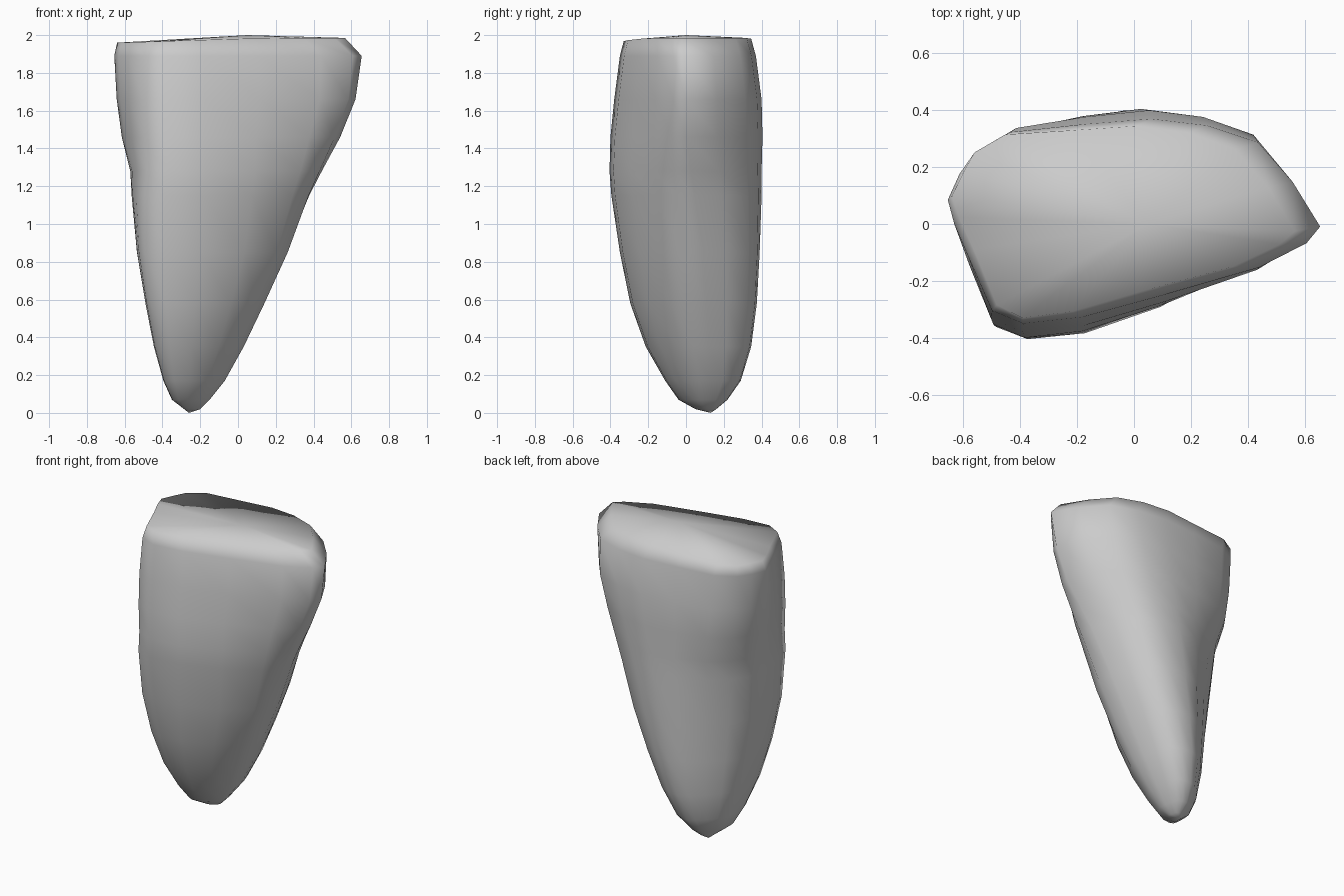
import bpy, bmesh

# Unit cross-section outlines (0..1 in x and y), same corner order
UPPER = [(0, .58), (.03, .71), (.08, .82), (.18, .92), (.37, .97), (.55, 1),
         (.70, .97), (.84, .89), (.93, .70), (1, .49), (.97, .40), (.85, .28),
         (.60, .14), (.37, .03), (.20, 0), (.11, .06), (.05, .30), (.015, .46)]
LOWER = [(0, .42), (.02, .57), (.12, .70), (.25, .82), (.42, .95), (.57, 1),
         (.72, .985), (.87, .925), (.94, .76), (.985, .60), (1, .45), (.93, .32),
         (.72, .14), (.42, .02), (.18, 0), (.05, .04), (.01, .14), (0, .28)]

# Levels: z, x min, x max, y min, y max, blend towards the upper outline
LEVELS = [(.02, -.285, -.20, .05, .16, 0),
          (.07, -.35, -.15, -.04, .22, 0),
          (.17, -.395, -.07, -.11, .29, 0),
          (.35, -.445, .03, -.213, .345, 0),
          (.58, -.49, .14, -.295, .375, 0),
          (.85, -.535, .265, -.35, .39, .08),
          (1.15, -.563, .385, -.395, .40, .4),
          (1.28, -.57, .45, -.405, .40, .6),
          (1.46, -.615, .543, -.40, .405, .9),
          (1.66, -.642, .622, -.38, .40, 1),
          (1.89, -.655, .652, -.35, .37, 1.15)]


def outline(x0, x1, y0, y1, t):
    for (ax, ay), (bx, by) in zip(LOWER, UPPER):
        yield (x0 + (x1 - x0) * (ax + (bx - ax) * t),
               y0 + (y1 - y0) * (ay + (by - ay) * t))


def top_z(x):
    return 1.96 + .025 * min(1, (x + .64) / .8)


bm = bmesh.new()

# Side rings, then a slightly tilted rim with rounder corners
rings = [[bm.verts.new((x, y, z)) for x, y in outline(*box)] for z, *box in LEVELS]
rings.append([bm.verts.new((x, y, top_z(x)))
              for x, y in outline(-.64, .56, -.33, .345, 1.35)])

n = len(UPPER)
for a, b in zip(rings, rings[1:]):
    for i in range(n):
        j = (i + 1) % n
        bm.faces.new((a[i], a[j], b[j], b[i]))

# Pointed bottom and gently raised top
for ring, point in ((rings[0], (-.26, .13, 0)), (rings[-1], (.05, 0, 2.0))):
    tip = bm.verts.new(point)
    for i in range(n):
        bm.faces.new((ring[i], ring[(i + 1) % n], tip))

bmesh.ops.recalc_face_normals(bm, faces=bm.faces)
for f in bm.faces:
    f.smooth = True

mesh = bpy.data.meshes.new("rock")
bm.to_mesh(mesh)
bm.free()
bpy.context.collection.objects.link(bpy.data.objects.new("rock", mesh))
